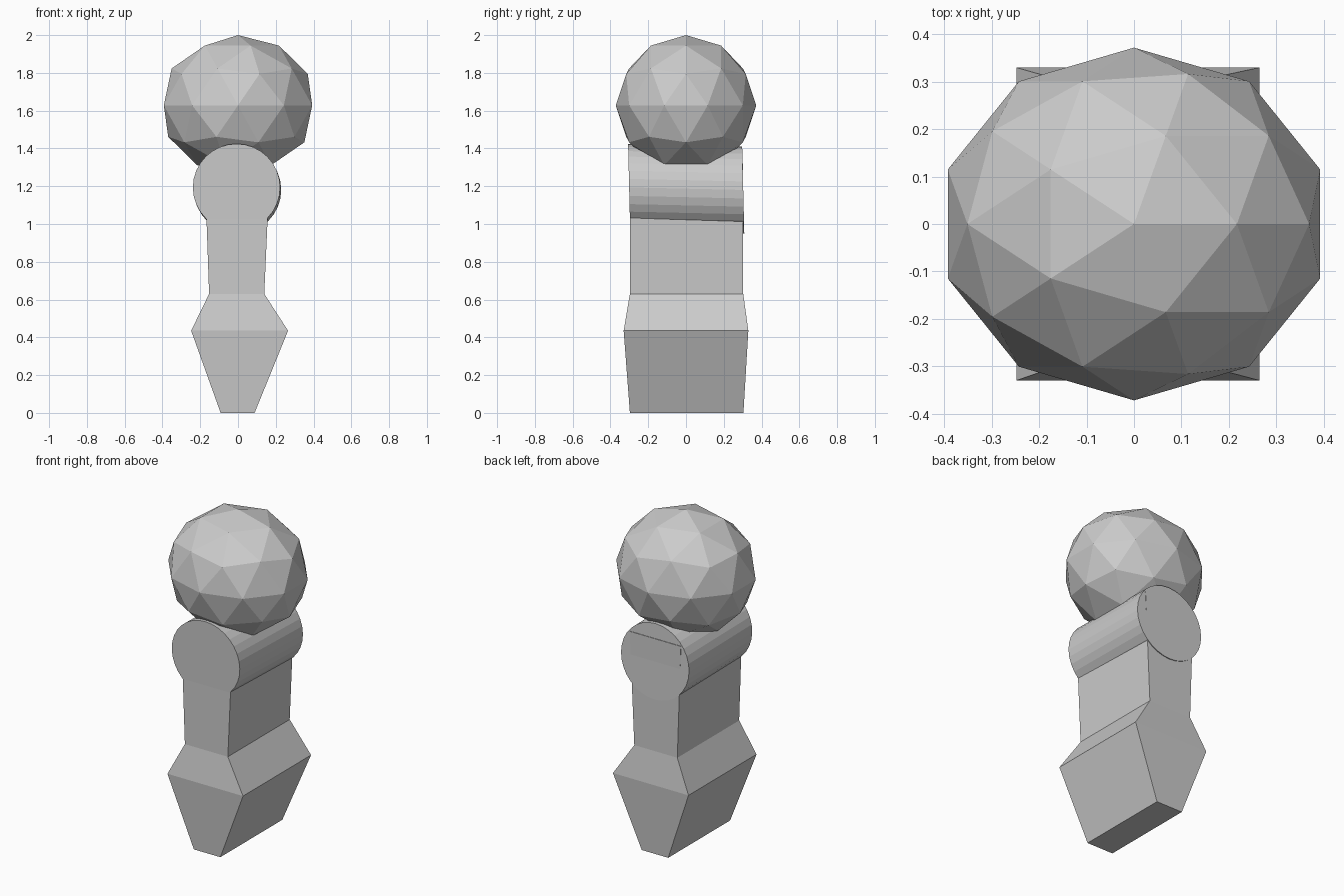
import bpy, bmesh
from mathutils import Matrix

if "Cube" in bpy.data.objects:
    bpy.data.objects.remove(bpy.data.objects["Cube"])


def finish(name, bm):
    bmesh.ops.recalc_face_normals(bm, faces=bm.faces[:])
    mesh = bpy.data.meshes.new(name)
    bm.to_mesh(mesh)
    bm.free()
    obj = bpy.data.objects.new(name, mesh)
    bpy.context.collection.objects.link(obj)
    return obj


# Tapered stem: rectangular sections (z, x min, x max, y min, y max)
sections = [
    (0.00, -0.092, 0.088, -0.297, 0.304),
    (0.435, -0.248, 0.265, -0.330, 0.330),
    (0.63, -0.153, 0.139, -0.297, 0.303),
    (1.32, -0.177, 0.170, -0.297, 0.303),
]
bm = bmesh.new()
rings = [[bm.verts.new(p) for p in
          ((x0, y0, z), (x1, y0, z), (x1, y1, z), (x0, y1, z))]
         for z, x0, x1, y0, y1 in sections]
for low, high in zip(rings, rings[1:]):
    for i in range(4):
        j = (i + 1) % 4
        bm.faces.new((low[i], low[j], high[j], high[i]))
bm.faces.new(rings[0])
bm.faces.new(rings[-1])
finish("tapered_stem", bm)

# Cross barrel: cylinder along y, slightly skewed
bm = bmesh.new()
bmesh.ops.create_cone(bm, cap_ends=True, segments=32, radius1=0.231,
                      radius2=0.231, depth=0.604,
                      matrix=Matrix.Rotation(1.5707963, 4, 'X'))
for v in bm.verts:
    x, y, z = v.co
    v.co = (x - 0.005 + 0.01 * y, y - 0.024 * z + 0.001, z + 1.187 - 0.022 * y)
finish("cross_barrel", bm)

# Faceted ball on top, wider in x
bm = bmesh.new()
bmesh.ops.create_icosphere(bm, subdivisions=2, radius=1.0)
for v in bm.verts:
    x, y, z = v.co
    v.co = (x * 0.413, y * 0.372, z * 0.372 + 1.628)
finish("faceted_ball", bm)
